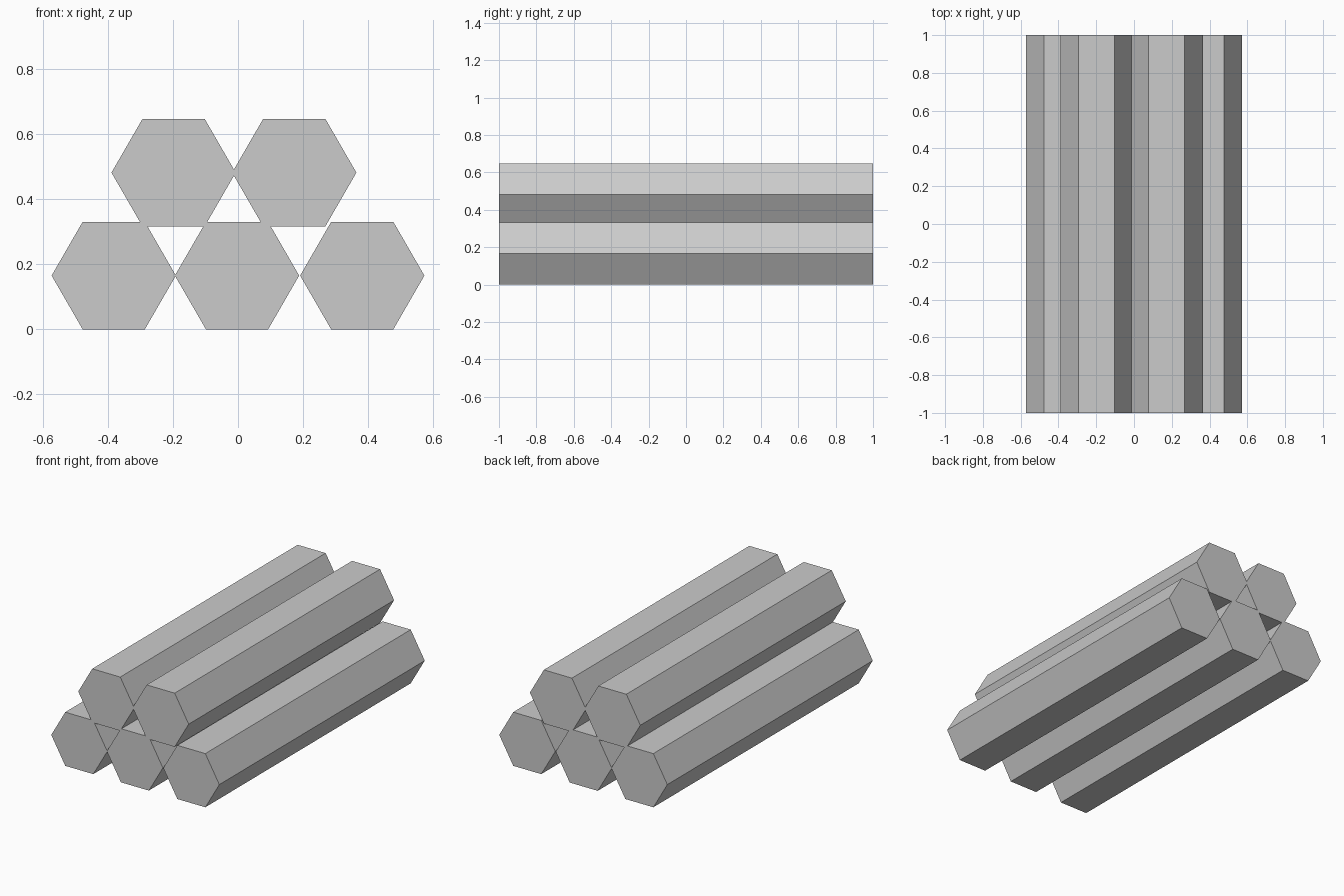
import bpy, bmesh
from math import pi, cos, sin

if "Cube" in bpy.data.objects:
    bpy.data.objects.remove(bpy.data.objects["Cube"])

R = 0.191          # corner radius of each hexagonal log
LENGTH = 2.0


def hex_log(name, x, z):
    """Hexagonal prism lying along y, with flat top and bottom."""
    bm = bmesh.new()
    ring = [bm.verts.new((R * cos(i * pi / 3), -LENGTH / 2, R * sin(i * pi / 3)))
            for i in range(6)]
    front = bm.faces.new(ring)
    ext = bmesh.ops.extrude_face_region(bm, geom=[front], use_keep_orig=True)
    new_verts = [g for g in ext["geom"] if isinstance(g, bmesh.types.BMVert)]
    bmesh.ops.translate(bm, vec=(0, LENGTH, 0), verts=new_verts)
    bmesh.ops.recalc_face_normals(bm, faces=bm.faces)
    mesh = bpy.data.meshes.new(name)
    bm.to_mesh(mesh)
    bm.free()
    obj = bpy.data.objects.new(name, mesh)
    obj.location = (x, 0, z)
    bpy.context.collection.objects.link(obj)


# Bottom row of three logs
for i, x in enumerate((-0.382, -0.003, 0.382)):
    hex_log(f"bottom_log_{i + 1}", x, R * sin(pi / 3))

# Top row of two logs resting in the gaps
for i, x in enumerate((-0.198, 0.173)):
    hex_log(f"top_log_{i + 1}", x, 0.482)
